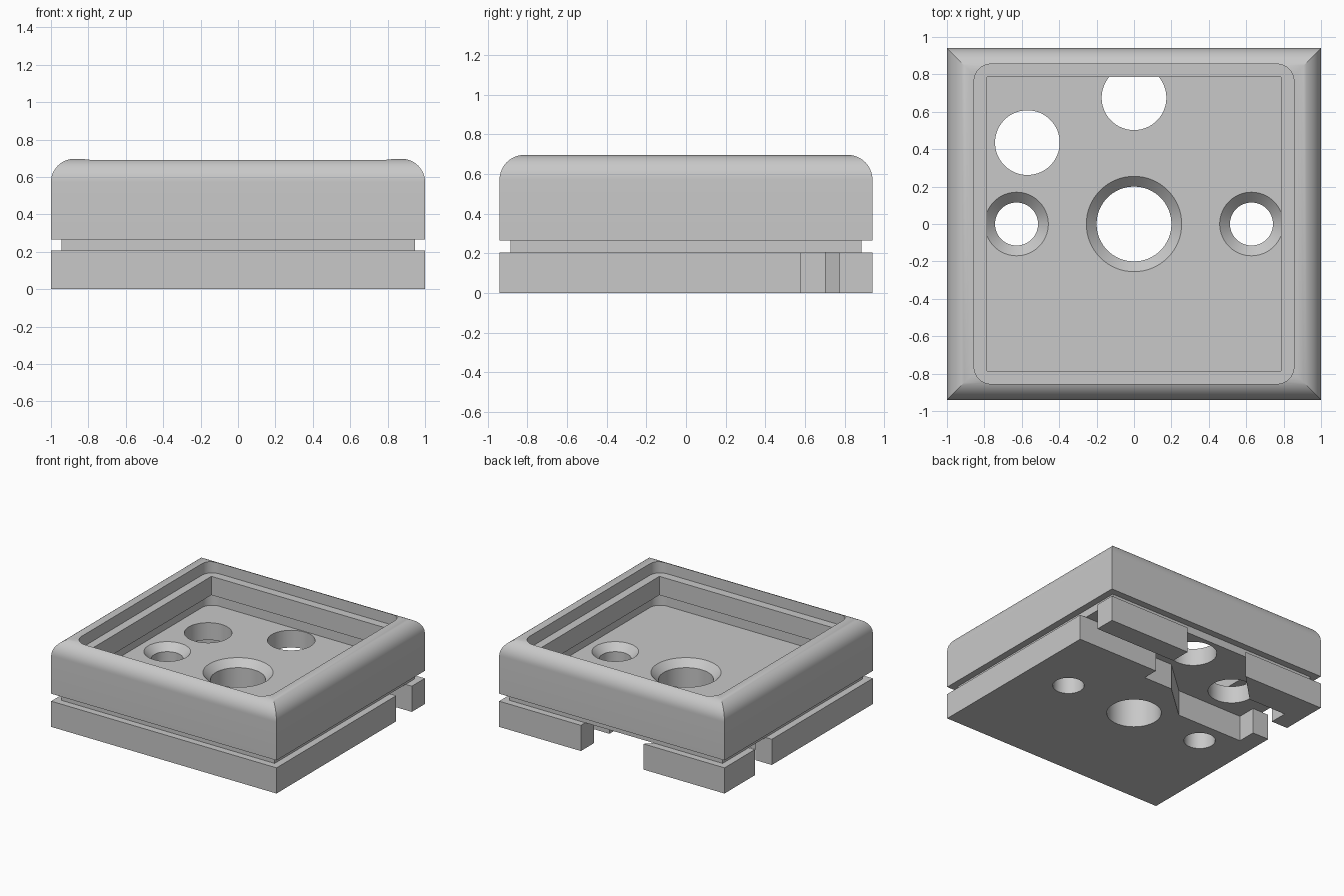
import bpy
import bmesh
import math

cube = bpy.data.objects.get("Cube")
if cube:
    bpy.data.objects.remove(cube, do_unlink=True)

gray = bpy.data.materials.new("plain gray")
gray.use_nodes = True
gray.diffuse_color = (0.58, 0.58, 0.58, 1)
gray.node_tree.nodes["Principled BSDF"].inputs["Base Color"].default_value = gray.diffuse_color


def loft(name, rings):
    """Closed solid through rings, each a (outline, height) pair."""
    bm = bmesh.new()
    loops = [[bm.verts.new((x, y, z)) for x, y in outline] for outline, z in rings]
    for a, b in zip(loops, loops[1:]):
        for i in range(len(a)):
            j = (i + 1) % len(a)
            bm.faces.new((a[i], a[j], b[j], b[i]))
    bm.faces.new(loops[0][::-1])
    bm.faces.new(loops[-1])
    bmesh.ops.recalc_face_normals(bm, faces=bm.faces)
    mesh = bpy.data.meshes.new(name)
    bm.to_mesh(mesh)
    bm.free()
    mesh.materials.append(gray)
    obj = bpy.data.objects.new(name, mesh)
    bpy.context.collection.objects.link(obj)
    return obj


def prism(name, outline, low, high):
    return loft(name, [(outline, low), (outline, high)])


def rectangle(hx, hy):
    return [(-hx, -hy), (hx, -hy), (hx, hy), (-hx, hy)]


def rounded_square(half, radius, steps=8):
    points = []
    for corner, (sx, sy) in enumerate([(1, 1), (-1, 1), (-1, -1), (1, -1)]):
        for k in range(steps + 1):
            a = math.pi / 2 * (corner + k / steps)
            points.append((sx * (half - radius) + radius * math.cos(a),
                           sy * (half - radius) + radius * math.sin(a)))
    return points


def circle(x, y, radius, count=64):
    return [(x + radius * math.cos(2 * math.pi * k / count),
             y + radius * math.sin(2 * math.pi * k / count)) for k in range(count)]


HX, HY = 1.0, 0.94
GROOVE_LOW, GROOVE_HIGH, INSET = 0.206, 0.266, 0.055
ROUND, TOP = 0.125, 0.697
FLOOR, LIP_LOW, LIP_HIGH = 0.345, 0.455, 0.605

# Outer shell: base, groove and rounded top edge with mitred corners
profile = [(0, 0), (0, GROOVE_LOW), (INSET, GROOVE_LOW), (INSET, GROOVE_HIGH), (0, GROOVE_HIGH)]
for k in range(13):
    a = math.pi / 2 * k / 12
    profile.append((ROUND * (1 - math.cos(a)), TOP - ROUND + ROUND * math.sin(a)))
housing = loft("housing", [(rectangle(HX - d, HY - d), z) for d, z in profile])

cutters = []

# Top pocket: shallow recess, square lip and wider cavity below the lip
pocket = rounded_square(0.855, 0.09)
cutters.append(prism("top_recess", pocket, LIP_HIGH, 0.9))
cutters.append(prism("lip_opening", rectangle(0.787, 0.787), 0.4, 0.7))
cutters.append(prism("lower_cavity", pocket, FLOOR, LIP_LOW))

# Countersunk screw holes
for x, inner, outer in [(0, 0.2, 0.255), (-0.628, 0.115, 0.17), (0.628, 0.115, 0.17)]:
    sink = FLOOR - (outer - inner)
    cutters.append(loft("screw_hole", [(circle(x, 0, inner), -0.1), (circle(x, 0, inner), sink),
                                       (circle(x, 0, outer), FLOOR), (circle(x, 0, outer), FLOOR + 0.03)]))

# Cable pass-through holes
for x, y in [(0, 0.675), (-0.57, 0.435)]:
    cutters.append(prism("cable_hole", circle(x, y, 0.173), 0.15, FLOOR + 0.03))

# Underside cable channels, open at the back and both sides, with a diagonal link
channel = [(1.1, 0.578), (1.1, 0.775), (0.275, 0.775), (0.275, 1.1), (-0.28, 1.1),
           (-0.28, 0.94), (-0.52, 0.7), (-0.855, 0.7), (-0.855, 0.555), (-1.1, 0.555),
           (-1.1, 0.34), (-0.855, 0.34), (-0.855, 0.19), (-0.27, 0.19), (0.02, 0.45),
           (0.275, 0.45), (0.275, 0.578)]
cutters.append(prism("cable_channel", channel, -0.1, GROOVE_LOW))

# Apply each cut, then drop the cutter
bpy.ops.object.select_all(action="DESELECT")
bpy.context.view_layer.objects.active = housing
housing.select_set(True)
for cutter in cutters:
    cutter.hide_render = True
    cut = housing.modifiers.new(cutter.name, "BOOLEAN")
    cut.operation = "DIFFERENCE"
    cut.solver = "EXACT"
    cut.object = cutter
    bpy.ops.object.modifier_apply(modifier=cut.name)
    bpy.data.objects.remove(cutter, do_unlink=True)

bpy.ops.object.shade_smooth_by_angle(angle=math.radians(25))
